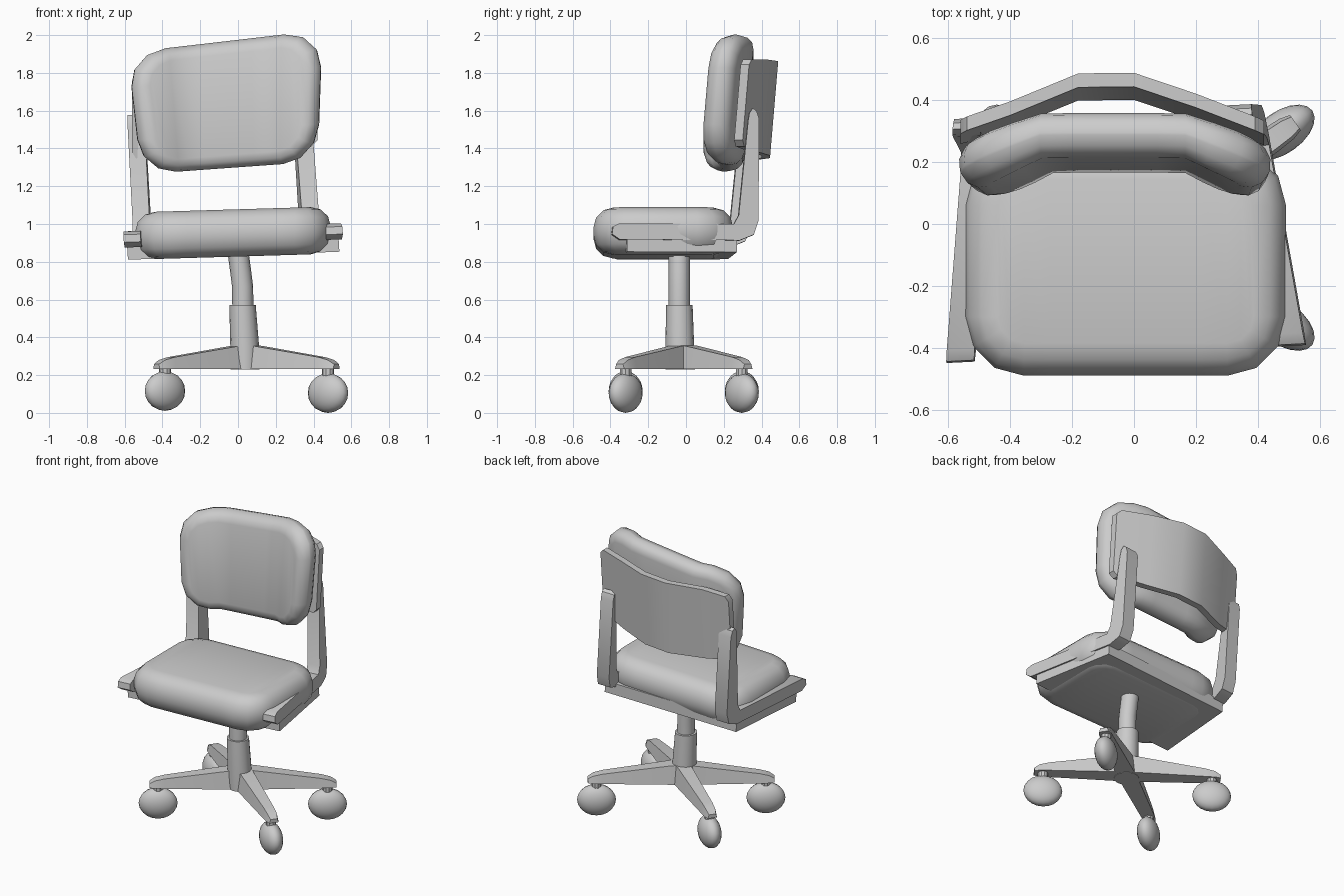
import bpy, math
from math import sin, cos, radians, pi

if "Cube" in bpy.data.objects:
    bpy.data.objects.remove(bpy.data.objects["Cube"])


def make(name, verts, faces, angle=35):
    me = bpy.data.meshes.new(name)
    me.from_pydata(verts, [], faces)
    me.update()
    ob = bpy.data.objects.new(name, me)
    bpy.context.collection.objects.link(ob)
    bpy.ops.object.select_all(action='DESELECT')
    ob.select_set(True)
    bpy.context.view_layer.objects.active = ob
    bpy.ops.object.mode_set(mode='EDIT')
    bpy.ops.mesh.select_all(action='SELECT')
    bpy.ops.mesh.normals_make_consistent(inside=False)
    bpy.ops.object.mode_set(mode='OBJECT')
    bpy.ops.object.shade_smooth_by_angle(angle=radians(angle))
    return ob


def loft(name, rings, strip_caps=False, angle=35):
    """Skin equal-length rings; strip caps pair opposite points so caps can curve."""
    n = len(rings[0])
    verts = [p for r in rings for p in r]
    faces = [(k * n + i, k * n + (i + 1) % n, (k + 1) * n + (i + 1) % n, (k + 1) * n + i)
             for k in range(len(rings) - 1) for i in range(n)]
    for base in (0, (len(rings) - 1) * n):
        if strip_caps:
            faces += [(base + i, base + i + 1, base + n - 2 - i, base + n - 1 - i)
                      for i in range(n // 2 - 1)]
        else:
            faces.append(tuple(range(base, base + n)))
    return make(name, verts, faces, angle)


def pad(name, W, H, R, T, r, place):
    """Rounded cushion: half sizes W x H, corner radius R, half depth T, edge radius r."""
    rings = []
    prof = [(-1, a) for a in (-90, -60, -30, 0)] + [(1, a) for a in (0, 30, 60, 90)]
    for side, a in prof:
        d = r * (1 - cos(radians(a)))
        t = side * (T - r) + r * sin(radians(a))
        w, h, c = W - d, H - d, R - d
        left = [(-w + c - c * cos(radians(q)), h - c + c * sin(radians(q))) for q in (0, 30, 60, 90)]
        mid = [((w - c) * f, h) for f in (-.75, -.45, 0, .45, .75)]
        top = left + mid + [(-x, y) for x, y in reversed(left)]
        ring = top + [(x, -y) for x, y in reversed(top)]
        rings.append([place(x, y, t) for x, y in ring])
    return loft(name, rings, True, 50)


# Seat cushion, slightly rolled to one side
pad('seat_cushion', .518, .37, .19, .125, .105,
    lambda a, b, t: (-.027 + a, -.12 + b, .952 + .03 * a + t))


# Back cushion, wings bent forward
def back_place(a, b, t):
    u = max(0, abs(a) - .22)
    s = math.copysign(1, a) * min(1, u / .12)
    return (-.057 + a * (1 + .15 * b) - .035 * b + .35 * s * t,
            .262 + .09 * b + t - .4 * u,
            1.632 + .095 * a + b * (1 + .08 * a))


pad('back_cushion', .488, .335, .19, .072, .068, back_place)

# Curved back plate
cols = [(-.56, .32, .19), (-.54, .328, .225), (-.4, .375, .245), (-.18, .465, .25), (0, .467, .25),
        (.2, .40, .245), (.39, .328, .23), (.42, .317, .20)]
rings = [[(x, y - dy + .085 * s * h, 1.612 + .075 * x + s * h)
          for dy, s in ((0, 1), (0, -1), (.045, -1), (.045, 1))] for x, y, h in cols]
loft('back_plate', rings)


# Frame placement: small yaw and roll shared by plate and side brackets
def skew(x, y, z):
    return (x - .047 - .05 * y - .06 * (z - .95), y + .05 * x, z + .038 * x)


def outer(y):
    return .58 - .128 * (y + .42)


# Seat support plate
loft('seat_plate', [[skew(s * (outer(y) - .01), y, z) for s, y in ((-1, -.34), (1, -.34), (1, .245), (-1, .245))]
                    for z in (.832, .91)])

# L-shaped side brackets
prof = [(-.42, .925), (-.38, .897), (.26, .895), (.335, .925), (.36, 1.0), (.363, 1.54), (.35, 1.58),
        (.33, 1.595), (.312, 1.57), (.305, 1.53), (.255, 1.03), (.23, .982), (-.38, .982), (-.415, .965)]
for side, nm in ((1, 'right'), (-1, 'left')):
    loft('side_bracket_' + nm, [[skew(side * (outer(y) - w), y, z) for y, z in prof] for w in (0, .09)])


# Gas column: sleeve and bent piston
def tube(name, stations, n=16):
    loft(name, [[(x + r * cos(2 * pi * i / n), y + r * sin(2 * pi * i / n), z) for i in range(n)]
                for x, y, z, r in stations])


tube('column_sleeve', [(.037, -.03, .23, .078), (.035, -.033, .36, .076), (.024, -.035, .57, .07)])
tube('column_piston', [(.026, -.036, .55, .056), (.024, -.036, .67, .056), (.014, -.036, .75, .056),
                       (.002, -.036, .84, .056)])

# Four-leg base with casters
hx, hy = .045, -.012
for sx in (-1, 1):
    for sy in (-1, 1):
        ang = math.atan2(sy * .31, sx * .435)
        c, s = cos(ang), sin(ang)
        tag = ('right' if sx > 0 else 'left') + ('_back' if sy > 0 else '_front')

        def pt(d, w, z):
            return (hx + c * d - s * w, hy + s * d + c * w, z)

        # Tapered leg
        loft('leg_' + tag, [[pt(d, -w, .232), pt(d, w, .232), pt(d, w * .75, z), pt(d, -w * .75, z)]
                            for d, w, z in ((0, .06, .36), (.07, .058, .355), (.49, .043, .295),
                                            (.55, .04, .28), (.585, .03, .258))])
        # Caster stem and wheel
        cz = .105 if sx > 0 else .116
        x, y, _ = pt(.53, 0, 0)
        tube('caster_stem_' + tag, [(x, y, .15, .032), (x, y, .24, .032)], 10)
        bpy.ops.mesh.primitive_uv_sphere_add(segments=20, ring_count=10, radius=1, location=(x, y, cz),
                                             rotation=(pi / 2, 0, ang))
        ob = bpy.context.object
        ob.name = 'caster_wheel_' + tag
        ob.scale = (.122, .105, .068)
        bpy.ops.object.shade_smooth()
